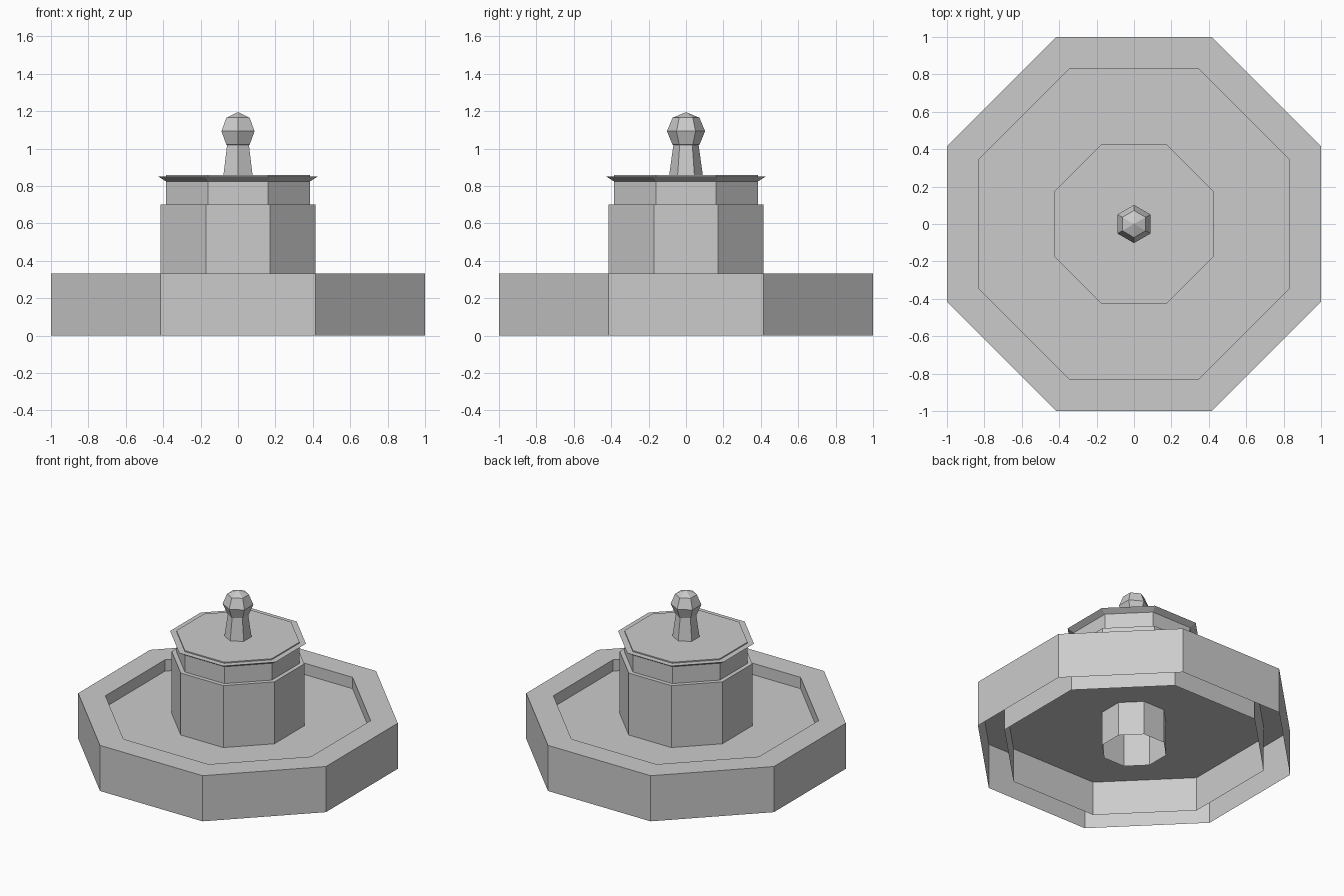
import bpy
import bmesh
import math

if "Cube" in bpy.data.objects:
    bpy.data.objects.remove(bpy.data.objects["Cube"])

# One flat stone colour
stone = bpy.data.materials.new("grey_stone")
stone.diffuse_color = (0.6, 0.6, 0.6, 1.0)
stone.use_nodes = True
stone.node_tree.nodes["Principled BSDF"].inputs["Base Color"].default_value = stone.diffuse_color


def loft(name, sides, profile, turn=0.0, cap_top=False, flip=False):
    """Stack regular polygons given as (corner radius, z) and skin them."""
    bm = bmesh.new()
    rings = []
    for radius, z in profile:
        rings.append([bm.verts.new((radius * math.cos(turn + math.tau * i / sides),
                                    radius * math.sin(turn + math.tau * i / sides), z))
                      for i in range(sides)])
    for low, high in zip(rings, rings[1:]):
        for i in range(sides):
            j = (i + 1) % sides
            bm.faces.new((low[i], low[j], high[j], high[i]))
    if cap_top:
        bm.faces.new(rings[-1])
    if flip:
        bmesh.ops.reverse_faces(bm, faces=bm.faces[:])
    return finish(name, bm)


def finish(name, bm):
    mesh = bpy.data.meshes.new(name)
    bm.to_mesh(mesh)
    bm.free()
    mesh.materials.append(stone)
    obj = bpy.data.objects.new(name, mesh)
    bpy.context.collection.objects.link(obj)
    return obj


def octagon(name, profile, **options):
    """Loft with flat sides on the axes; sizes are half widths across flats."""
    k = 1 / math.cos(math.pi / 8)
    return loft(name, 8, [(w * k, z) for w, z in profile], math.pi / 8, **options)


FLOOR = 0.25

# Hollow basin wall: outside, flat rim, inside, open underneath
octagon("basin_wall", [(1.0, 0), (1.0, 0.333), (0.83, 0.333), (0.83, 0)])

# Basin floor around the supply pipe
octagon("basin_floor", [(0.83, FLOOR), (0.205, FLOOR)])
octagon("supply_pipe", [(0.205, 0), (0.205, 0.7)])

# Central column with a ledge and a narrower neck
octagon("column", [(0.415, FLOOR), (0.415, 0.702), (0.385, 0.702), (0.385, 0.825)])

# Flared lid with a slightly raised top plate
octagon("lid", [(0.385, 0.825), (0.425, 0.85), (0.385, 0.85), (0.385, 0.858)],
        cap_top=True)

# Tapered six-sided pedestal
loft("finial_pedestal", 6, [(0.09, 0.857), (0.066, 1.03)], math.pi / 6, cap_top=True)

# Faceted ball on top
bm = bmesh.new()
bmesh.ops.create_uvsphere(bm, u_segments=6, v_segments=4, radius=0.102)
bmesh.ops.translate(bm, verts=bm.verts[:], vec=(0, 0, 1.093))
finish("finial_ball", bm)
